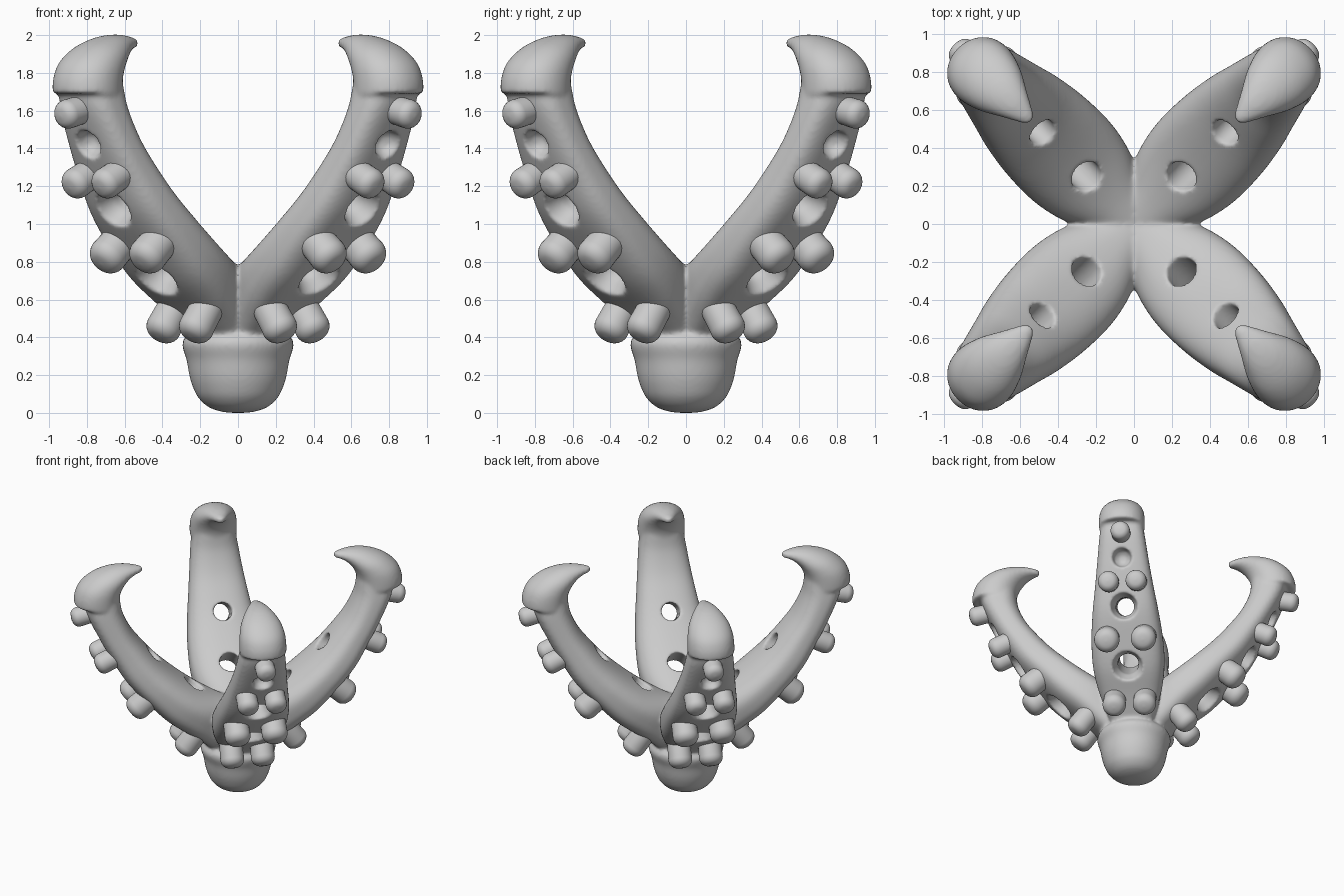
import bpy, bmesh
from math import sin, cos, pi, radians
from mathutils import Vector, Matrix

if "Cube" in bpy.data.objects:
    bpy.data.objects.remove(bpy.data.objects["Cube"])

SPINS = [Matrix.Rotation(radians(45 + 90 * k), 4, 'Z') for k in range(4)]


def skin(bm, rings, mat=Matrix()):
    """Bridge a list of equal rings and cap both ends."""
    vs = [[bm.verts.new(mat @ p) for p in r] for r in rings]
    n = len(vs[0])
    for a, b in zip(vs, vs[1:]):
        for i in range(n):
            bm.faces.new((a[i], a[(i + 1) % n], b[(i + 1) % n], b[i]))
    bm.faces.new(vs[0][::-1])
    bm.faces.new(vs[-1])


def catmull(pts, steps=5):
    out = []
    for i in range(len(pts) - 1):
        p0, p1 = pts[max(i - 1, 0)], pts[i]
        p2, p3 = pts[i + 1], pts[min(i + 2, len(pts) - 1)]
        for s in range(steps):
            t = s / steps
            out.append([0.5 * (2 * b + (c - a) * t + (2 * a - 5 * b + 4 * c - d) * t * t
                               + (3 * b - a - 3 * c + d) * t ** 3)
                        for a, b, c, d in zip(p0, p1, p2, p3)])
    return out + [list(pts[-1])]


def loft(stations, outer_power, inner_power, n=48):
    """Stations: inner r, inner z, outer r, outer z, half width."""
    rings = []
    for ri, zi, ro, zo, w in catmull(stations):
        c = Vector(((ri + ro) / 2, 0, (zi + zo) / 2))
        h = Vector(((ro - ri) / 2, 0, (zo - zi) / 2))
        ring = []
        for i in range(n):
            a = 2 * pi * i / n
            p = outer_power if cos(a) > 0 else inner_power
            u = abs(cos(a)) ** (2 / p) * (1 if cos(a) > 0 else -1)
            v = abs(sin(a)) ** (2 / p) * (1 if sin(a) > 0 else -1)
            ring.append(c + h * u + Vector((0, w * v, 0)))
        rings.append(ring)
    return rings


def lathe(origin, axis, profile, n=32):
    """Profile: (distance along axis, radius)."""
    q = Vector(axis).to_track_quat('Z', 'Y')
    return [[Vector(origin) + q @ Vector((r * cos(2 * pi * i / n), r * sin(2 * pi * i / n), s))
             for i in range(n)] for s, r in profile]


def make(name, bm):
    bmesh.ops.recalc_face_normals(bm, faces=bm.faces)
    me = bpy.data.meshes.new(name)
    bm.to_mesh(me)
    bm.free()
    ob = bpy.data.objects.new(name, me)
    bpy.context.collection.objects.link(ob)
    return ob


def smooth(ob, angle):
    bpy.ops.object.select_all(action='DESELECT')
    ob.select_set(True)
    bpy.context.view_layer.objects.active = ob
    bpy.ops.object.shade_smooth_by_angle(angle=radians(angle))


# Four curved arms with hooked claw tips, and the central bulb
ARM = [(0, .76, .12, .30, .17), (.13, .81, .26, .42, .215), (.25, .87, .42, .55, .265),
       (.36, .94, .60, .69, .29), (.50, 1.05, .77, .87, .287), (.64, 1.18, .92, 1.05, .265),
       (.76, 1.32, 1.03, 1.24, .235), (.86, 1.46, 1.12, 1.41, .21),
       (.93, 1.62, 1.21, 1.61, .185), (.95, 1.75, 1.235, 1.74, .165)]
CLAW = [(.95, 1.69, 1.307, 1.69, .184), (.945, 1.76, 1.302, 1.77, .184),
        (.93, 1.81, 1.26, 1.86, .177), (.90, 1.86, 1.16, 1.94, .155),
        (.86, 1.90, 1.03, 1.99, .115), (.815, 1.925, .91, 2.003, .075),
        (.775, 1.935, .81, 1.99, .042), (.76, 1.945, .77, 1.98, .02)]
BULB = [(0, .02), (.005, .08), (.03, .155), (.08, .21), (.14, .24), (.2, .258),
        (.28, .272), (.335, .29), (.37, .295), (.4, .28), (.43, .25), (.5, .22), (.65, .18)]
bm = bmesh.new()
for m in SPINS:
    skin(bm, loft(ARM, 3.1, 2.4), m)
    skin(bm, loft(CLAW, 2.1, 2.1), m)
skin(bm, lathe((0, 0, 0), (0, 0, 1), catmull(BULB), 64))
body = make("clawed_arms_and_bulb", bm)

# Countersunk holes and the blind dimple in each arm
HOLE = [(.2, .17), (.02, .13), (-.04, .11), (-.1, .085), (-.55, .08)]
DIMPLE = [(.2, .085), (0, .08), (-.05, .065), (-.08, .03)]
bm = bmesh.new()
for m in SPINS:
    skin(bm, lathe((.61, 0, .70), (.75, 0, -.66), HOLE), m)
    skin(bm, lathe((.93, 0, 1.075), (.88, 0, -.48), [(s, r * .88) for s, r in HOLE]), m)
    skin(bm, lathe((1.12, 0, 1.42), (.93, 0, -.37), DIMPLE), m)
cutter = make("hole_cutter", bm)
cutter.hide_render = True

for step in range(2):
    rm = body.modifiers.new("fuse", 'REMESH')
    rm.mode = 'VOXEL'
    rm.voxel_size = .0125
    if step == 0:
        bo = body.modifiers.new("holes", 'BOOLEAN')
        bo.operation = 'DIFFERENCE'
        bo.solver = 'MANIFOLD'
        bo.object = cutter
sm = body.modifiers.new("soften", 'SMOOTH')
sm.factor = .5
sm.iterations = 5
dg = bpy.context.evaluated_depsgraph_get()
mesh = bpy.data.meshes.new_from_object(body.evaluated_get(dg))
body.modifiers.clear()
body.data = mesh
bpy.data.objects.remove(cutter)
smooth(body, 60)

# Rounded studs: r, z, side offset, radius, outward axis
STUDS = [(1.24, 1.59, 0, .078, (.97, 0, -.22)), (1.07, 1.23, .112, .084, (.9, 0, -.43)),
         (.81, .845, .148, .102, (.77, 0, -.64)), (.42, .47, .122, .094, (.6, 0, -.8))]
bm = bmesh.new()
for m in SPINS:
    for r, z, t, rad, ax in STUDS:
        f = .7 * rad
        prof = [(-.13, rad * .95), (.09 - f, rad)]
        prof += [(.09 - f + f * sin(a), rad - f + f * cos(a))
                 for a in (pi / 12 * k for k in range(1, 7))]
        prof.append((.093, .01))
        for side in ((1, -1) if t else (1,)):
            skin(bm, lathe((r, side * t, z), ax, prof), m)
smooth(make("studs", bm), 50)
